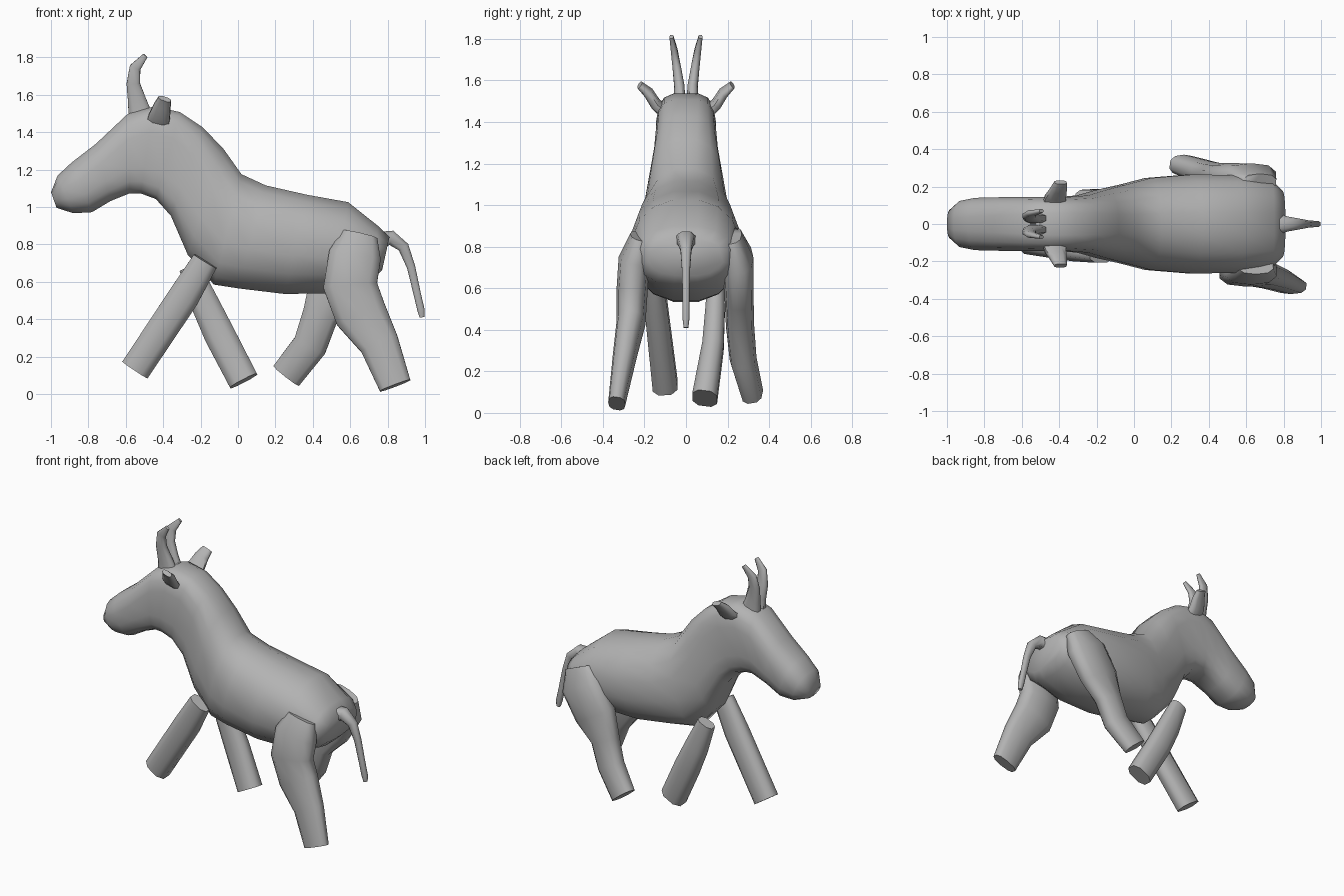
import bpy, math
from mathutils import Vector

cube = bpy.data.objects.get("Cube")
if cube:
    bpy.data.objects.remove(cube, do_unlink=True)

hide = bpy.data.materials.new("grey_hide")
hide.use_nodes = True
colour = (0.45, 0.45, 0.45, 1)
hide.diffuse_color = colour
hide.node_tree.nodes["Principled BSDF"].inputs["Base Color"].default_value = colour


def loft(name, rings, sides, sharp):
    """Skin rings given as (centre, half-height vector, half-width vector, squareness)."""
    verts, faces = [], []
    for c, a, b, power in rings:
        for i in range(sides):
            t = math.tau * (i + 0.5) / sides
            ca, sa = math.cos(t), math.sin(t)
            u = math.copysign(abs(ca) ** (2 / power), ca)
            v = math.copysign(abs(sa) ** (2 / power), sa)
            verts.append(c + a * u + b * v)
    for r in range(len(rings) - 1):
        for i in range(sides):
            j = (i + 1) % sides
            p, q = r * sides, (r + 1) * sides
            faces.append((p + i, p + j, q + j, q + i))
    faces.append(tuple(reversed(range(sides))))
    faces.append(tuple(range((len(rings) - 1) * sides, len(rings) * sides)))
    mesh = bpy.data.meshes.new(name)
    mesh.from_pydata(verts, [], faces)
    mesh.materials.append(hide)
    obj = bpy.data.objects.new(name, mesh)
    bpy.context.collection.objects.link(obj)
    bpy.ops.object.select_all(action='DESELECT')
    obj.select_set(True)
    bpy.context.view_layer.objects.active = obj
    bpy.ops.object.mode_set(mode='EDIT')
    bpy.ops.mesh.select_all(action='SELECT')
    bpy.ops.mesh.normals_make_consistent(inside=False)
    bpy.ops.object.mode_set(mode='OBJECT')
    bpy.ops.object.shade_smooth_by_angle(angle=math.radians(sharp))


def limb(name, path, sides=8, mirror=1):
    """Tube along (x, y, z, lengthwise radius, sideways radius) points."""
    pts = [Vector((p[0], p[1] * mirror, p[2])) for p in path]
    rings = []
    for i, p in enumerate(path):
        along = (pts[min(i + 1, len(pts) - 1)] - pts[max(i - 1, 0)]).normalized()
        fore = along.cross(Vector((0, 1, 0))).normalized()
        rings.append((pts[i], fore * p[3], fore.cross(along) * p[4], 2.6))
    loft(name, rings, sides, 65)


# Body, neck and head: top x, top z, bottom x, bottom z, half width, squareness
sections = [
    (.81, .84, .77, .66, .18, 2.6), (.75, .90, .72, .61, .235, 2.4),
    (.59, 1.03, .50, .535, .265, 2.2), (.37, 1.07, .25, .53, .27, 2.2),
    (.15, 1.12, 0, .56, .25, 2.2), (.02, 1.18, -.13, .58, .215, 2.3),
    (-.08, 1.32, -.27, .74, .185, 2.6), (-.19, 1.43, -.36, .95, .155, 3.2),
    (-.31, 1.51, -.44, 1.04, .146, 3.6), (-.45, 1.54, -.52, 1.07, .146, 3.6),
    (-.59, 1.50, -.58, 1.07, .145, 3.2), (-.76, 1.34, -.68, 1.03, .145, 2.8),
    (-.89, 1.24, -.78, .97, .142, 2.5), (-.965, 1.17, -.88, .965, .125, 2.4),
    (-1.0, 1.08, -.97, .995, .075, 2.2)]
body = []
for tx, tz, bx, bz, w, power in sections:
    top, low = Vector((tx, 0, tz)), Vector((bx, 0, bz))
    body.append(((top + low) / 2, (top - low) / 2, Vector((0, w, 0)), power))
loft("body_and_head", body, 16, 60)

# Legs, in mid stride
limb("front_right_leg", [
    (-.175, -.165, .71, .075, .045), (-.29, -.145, .52, .088, .058),
    (-.55, -.10, .13, .086, .064)])
limb("front_left_leg", [
    (-.26, .145, .68, .06, .04), (-.18, .14, .49, .08, .05),
    (-.10, .13, .32, .088, .055), (.03, .09, .07, .086, .064)])
limb("back_right_leg", [
    (.65, -.22, .85, .10, .05), (.625, -.25, .74, .145, .075),
    (.60, -.26, .58, .15, .075), (.655, -.265, .43, .145, .07),
    (.755, -.295, .27, .11, .058), (.84, -.333, .045, .09, .042)], 10)
limb("back_left_leg", [
    (.67, .22, .85, .10, .05), (.625, .25, .74, .155, .075),
    (.52, .255, .57, .155, .07), (.44, .26, .42, .10, .068),
    (.385, .275, .26, .095, .065), (.26, .318, .10, .09, .054)], 10)

# Horns and ears
for side, word in ((-1, "right"), (1, "left")):
    limb(word + "_horn", [
        (-.52, .03, 1.48, .07, .03), (-.54, .032, 1.57, .052, .026),
        (-.56, .044, 1.66, .038, .022), (-.55, .057, 1.745, .032, .017),
        (-.495, .07, 1.81, .015, .01)], 8, side)
    limb(word + "_ear", [
        (-.43, .09, 1.44, .065, .03), (-.42, .145, 1.485, .06, .026),
        (-.405, .18, 1.54, .048, .024), (-.392, .223, 1.578, .036, .016)], 8, side)

# Tail
limb("tail", [
    (.75, 0, .82, .05, .065), (.82, 0, .835, .042, .042),
    (.885, 0, .785, .032, .028), (.925, 0, .68, .024, .02),
    (.957, 0, .54, .021, .018), (.978, 0, .45, .021, .017),
    (.984, 0, .41, .014, .012)], 8)
